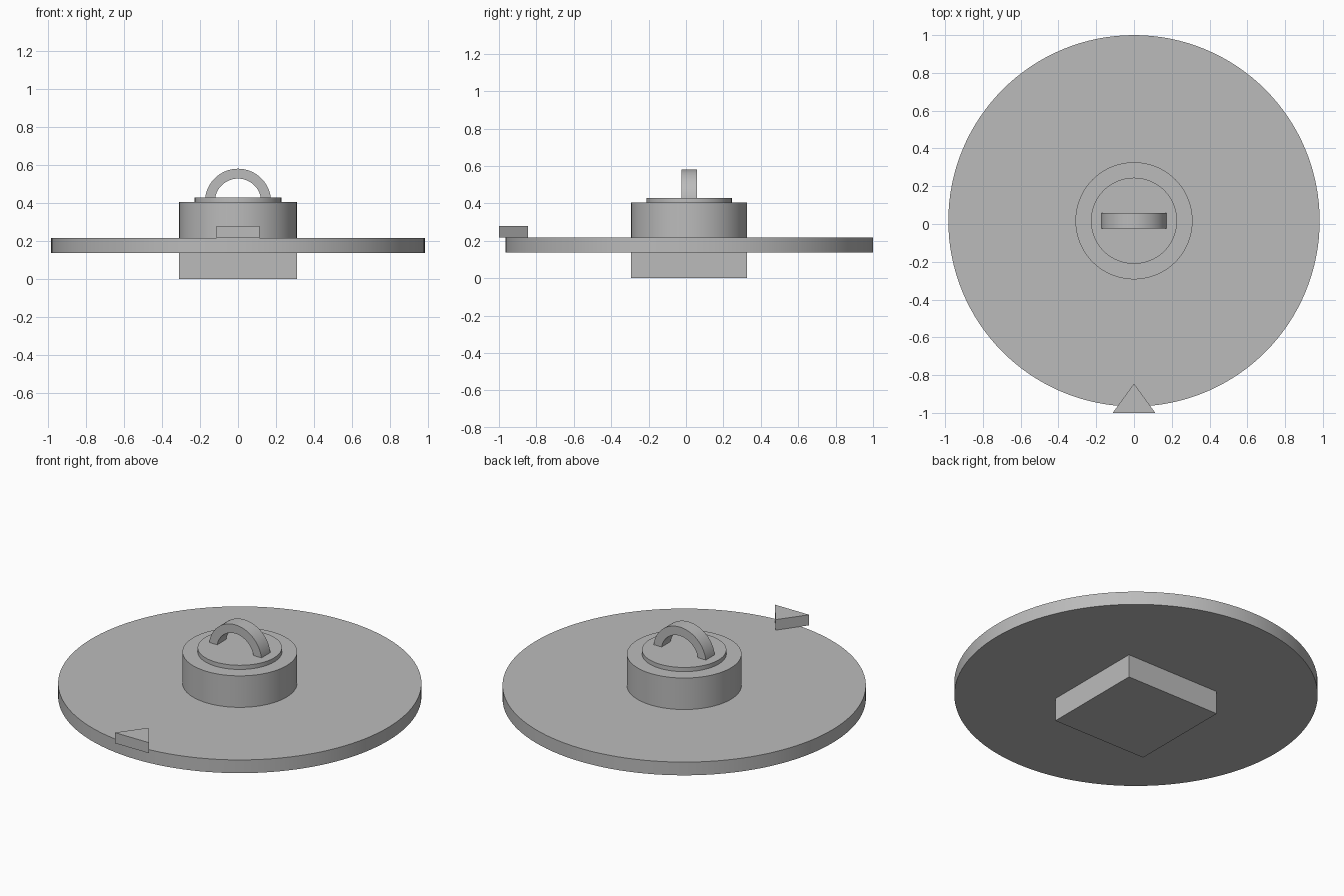
import bpy
import bmesh
import math

cube = bpy.data.objects.get("Cube")
if cube:
    bpy.data.objects.remove(cube, do_unlink=True)

grey = bpy.data.materials.new("mid grey")
grey.use_nodes = True
grey.diffuse_color = (0.5, 0.5, 0.5, 1)
grey.node_tree.nodes["Principled BSDF"].inputs["Base Color"].default_value = (0.5, 0.5, 0.5, 1)

AXIS_Y = 0.017  # shared centre line of the round parts


def finish(obj, name, smooth=False):
    obj.name = name
    obj.data.name = name
    obj.data.materials.append(grey)
    if smooth:
        bpy.ops.object.select_all(action="DESELECT")
        obj.select_set(True)
        bpy.context.view_layer.objects.active = obj
        bpy.ops.object.shade_smooth_by_angle(angle=math.radians(30))


def cylinder(name, radius, bottom, top):
    bpy.ops.mesh.primitive_cylinder_add(
        vertices=128, radius=radius, depth=top - bottom,
        location=(0, AXIS_Y, (bottom + top) / 2))
    finish(bpy.context.object, name, smooth=True)


def prism(name, outline, offset, smooth=False):
    """Extrude a closed 3D outline along an offset."""
    bm = bmesh.new()
    face = bm.faces.new([bm.verts.new(p) for p in outline])
    extruded = bmesh.ops.extrude_face_region(bm, geom=[face])["geom"]
    verts = [v for v in extruded if isinstance(v, bmesh.types.BMVert)]
    bmesh.ops.translate(bm, verts=verts, vec=offset)
    bmesh.ops.recalc_face_normals(bm, faces=bm.faces)
    mesh = bpy.data.meshes.new(name)
    bm.to_mesh(mesh)
    bm.free()
    obj = bpy.data.objects.new(name, mesh)
    bpy.context.collection.objects.link(obj)
    finish(obj, name, smooth)


# Square foot under the disc
bpy.ops.mesh.primitive_cube_add(size=1, location=(0, AXIS_Y, 0.07))
bpy.context.object.scale = (0.62, 0.62, 0.14)
bpy.ops.object.transform_apply(location=False, rotation=False, scale=True)
finish(bpy.context.object, "square_foot")

# Turned parts
cylinder("disc", 0.983, 0.138, 0.217)
cylinder("hub", 0.31, 0.217, 0.405)
cylinder("hub_cap", 0.228, 0.405, 0.43)

# Half-ring handle, its ends sunk into the cap
STEPS = 48
arc = [math.pi * i / STEPS for i in range(STEPS + 1)]
outline = [(r * math.cos(a), AXIS_Y - 0.042, 0.407 + r * math.sin(a))
           for r, angles in ((0.174, arc), (0.122, arc[::-1])) for a in angles]
prism("handle", outline, (0, 0.084, 0), smooth=True)

# Triangular pointer on the front rim
prism("pointer", [(-0.113, -1, 0.217), (0.113, -1, 0.217), (0, -0.845, 0.217)],
      (0, 0, 0.063))
